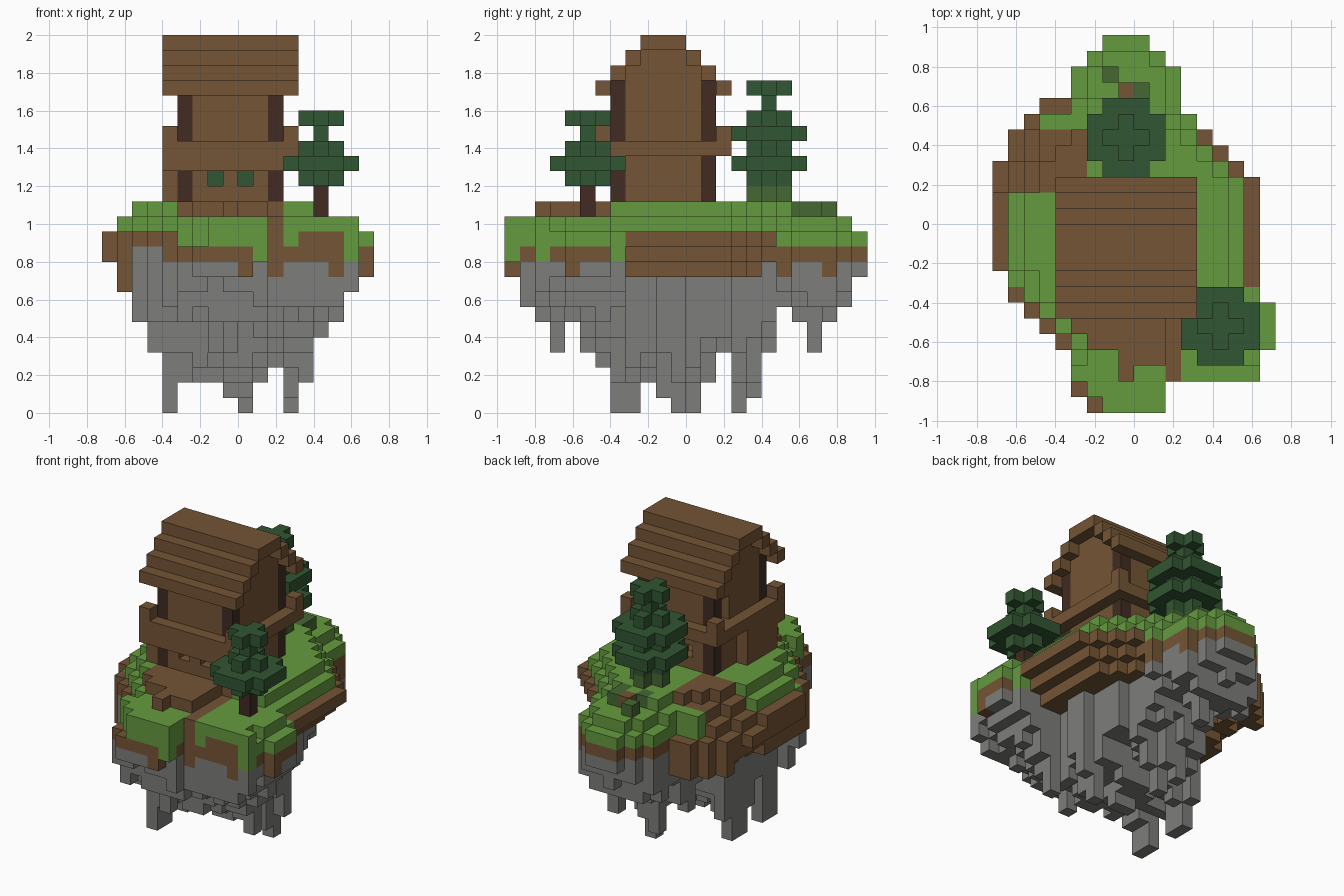
import bpy, bmesh, random
from mathutils import Vector

random.seed(4)
U = 0.08  # edge of one block
cube = bpy.data.objects.get("Cube")
if cube:
    bpy.data.objects.remove(cube)

COLOURS = {
    "grass": (0.13, 0.325, 0.05), "earth": (0.175, 0.09, 0.036),
    "stone": (0.205, 0.205, 0.198), "needles": (0.031, 0.092, 0.032),
    "bush": (0.06, 0.14, 0.032), "dark_wood": (0.053, 0.024, 0.016),
}
mats = {}
for name, rgb in COLOURS.items():
    m = bpy.data.materials.new(name)
    m.use_nodes = True
    m.diffuse_color = (*rgb, 1)
    m.node_tree.nodes["Principled BSDF"].inputs["Base Color"].default_value = (*rgb, 1)
    mats[name] = m

grid = {}  # block position -> (part, colour)


def box(part, colour, xs, ys, zs):
    """Fill inclusive block ranges; part None carves."""
    for x in range(xs[0], xs[1] + 1):
        for y in range(ys[0], ys[1] + 1):
            for z in range(zs[0], zs[1] + 1):
                if part:
                    grid[x, y, z] = (part, colour)
                else:
                    grid.pop((x, y, z), None)


# Island outline: left and right end of each row, front to back
LEFT = [-3, -4, -4, -4, -5, -6, -7, -8, -8] + [-9] * 7 + [-8, -8, -7, -6, -4, -4, -3, -2]
RIGHT = [2, 2, 8, 8, 9, 9, 9, 8, 8] + [8] * 6 + [7, 6, 5, 4, 3, 3, 3, 2, 1]
# Lowest block of the underside along x and along y
LOW_X = [10, 8, 6, 3, 3, 2, 2, 2, 1, 1, 2, 3, 3, 2, 4, 6, 8, 8]
LOW_Y = [10, 8, 6, 6, 6, 5, 3, 2, 2, 2, 1, 1, 2, 4, 4, 3, 4, 5, 7, 7, 6, 6, 8, 9]


def inside(x, y):
    return -12 <= y < 12 and LEFT[y + 12] <= x < RIGHT[y + 12]


def depth(x, y):
    """How many blocks in from the rim."""
    d = 0
    while d < 5 and all(inside(x + a * (d + 1), y + b * (d + 1))
                        for a, b in ((1, 0), (-1, 0), (0, 1), (0, -1))):
        d += 1
    return d


def is_path(x, y):
    if y in (-5, -6, -7):
        return -4 <= x <= 2
    return (y == -8 and -3 <= x <= 2 or y == -9 and -1 <= x <= 2
            or y == -10 and x in (-1, 2))


# Island columns: stone, then soil, then turf
for x in range(-9, 9):
    for y in range(-12, 12):
        if not inside(x, y):
            continue
        d = depth(x, y)
        path = is_path(x, y)
        corner = x + y == -15
        slope = 2 <= y <= 7 and x <= -4 and not (y >= 6 and x >= -5 - (y == 6) + (y == 7))
        rim = d == 0 and (-8 <= y <= 7 and x < 0 and y != -4 or -4 <= y <= 5 and x > 0)
        shelf = x >= 3 and -4 <= y <= 5  # thin soil overhang on the right side

        # Top height
        top = min(11 + d, 13)
        if y <= -9 or y >= 8:
            top = 12 if d or y < -9 else 11
        if x >= 2 and y <= -6 or x <= -4 and y >= 6:
            top = min(top, 12)
        if slope:
            top = min(10 + d, 13)
        if path and x < 2:
            top = 13
        if corner and y < -10:
            top = 10

        # Underside height
        bx, by = LOW_X[x + 9], LOW_Y[y + 12]
        cone = 10 - (10 - bx) * (10 - by) / 10
        bottom = int(0.3 * max(bx, by) + 0.7 * cone + random.uniform(-0.3, 0.9))
        low = 9 if random.random() < 0.08 or (y < -8 and x in (0, 6)) else 10
        if shelf:
            low = 9
            if d <= 3:
                bottom = max(bottom, 11 - d, 9)
        elif slope:
            low = random.choice((8, 9))
            bottom = max(bottom, low)
        elif x <= -6 and y >= -5:
            low = 8
            bottom = max(bottom, 10 if x == -9 else 8)
        elif x <= -6:
            low = 11
        low = max(low, bottom)
        box("stone_underside", "stone", (x, x), (y, y), (bottom, low - 1))
        box("soil", "earth", (x, x), (y, y), (low, top))
        if not (path or slope or rim or corner):
            drip = 11
            if 4 <= x <= 6 and y < -6:
                drip = 12
            elif (x, y) in ((1, -12), (7, -10)) or not shelf and random.random() < 0.1:
                drip = 10
            box("turf", "grass", (x, x), (y, y), (drip, top))

# Hanging stone spikes: x, y, lowest block, with shorter blocks around each
for x, y, z in ((-5, -5, 0), (-5, -4, 0), (-5, -1, 0), (-5, 0, 0), (3, -1, 0), (3, -2, 1),
                (0, 3, 0), (-1, 4, 1), (0, 8, 4), (-1, -9, 4), (-2, -7, 4)):
    box("stone_spikes", "stone", (x, x), (y, y), (z, 8))
    for a, b in ((1, 0), (-1, 0), (0, 1), (0, -1)):
        if x + a > -6:
            box("stone_spikes", "stone", (x + a,) * 2, (y + b,) * 2,
                (z + random.randint(2, 4), 8))

# Low bushes by the back tree
for x, y in ((-2, 9), (0, 8), (-2, 7), (0, 7)):
    box("bushes", "bush", (x, x), (y, y), (13, 13))
box("soil", "earth", (-1, -1), (8, 8), (12, 13))

# House walls, hollow, with stepped gables and a porch at the side
box("house_walls", "earth", (-4, 2), (-5, 1), (13, 21))
box(None, None, (-3, 1), (-4, 0), (14, 20))
for i in range(2):
    box("house_walls", "earth", (-4, 2), (-4 + i, -i), (22 + i, 22 + i))
box("side_porch", "earth", (-5, -5), (-5, -2), (13, 16))

# Windows in front and back walls, and one in a gable wall
for x in (-2, 0):
    for y in (-5, 1):
        box(None, None, (x, x), (y, y), (15, 15))
box(None, None, (-4, -4), (0, 0), (18, 19))

# Ledge around the house between the floors, with raised corners
for y in (-6, 2):
    box("ledge", "earth", (-5, 3), (y, y), (17, 17))
for x in (-5, 3):
    box("ledge", "earth", (x, x), (-6, 2), (17, 17))
    for y in (-6, 2):
        box("ledge", "earth", (x, x), (y, y), (18, 18))
box("ledge", "earth", (-5, 3), (-6, -6), (16, 16))

# Corner posts
for x in (-4, 2):
    for y in (-5, 1):
        box("corner_posts", "dark_wood", (x, x), (y, y), (14, 21))

# Stepped roof, one block thick, overhanging the gables
for i in range(3):
    for y in (-6 + i, 2 - i):
        box("roof", "earth", (-5, 3), (y, y), (21 + i, 21 + i))
box("roof", "earth", (-5, 3), (-3, -1), (24, 24))


def tier(part, colour, x, y, z, r):
    """Square layer with its corners cut off."""
    for a in range(-r, r + 1):
        w = r - (abs(a) == r)
        box(part, colour, (x + a, x + a), (y - w, y + w), (z, z))


def tree(name, x, y, base, radii, low_colour="needles"):
    """Trunk and a crown of stacked tiers."""
    for i, r in enumerate(radii):
        colour = low_colour if i == 0 else "needles"
        if r:
            tier(name + "_crown", colour, x, y, base + i, r)
        else:
            box(name + "_crown", colour, (x, x), (y, y), (base + i, base + i))
    box(name + "_trunk", "dark_wood", (x, x), (y, y), (12, base))


tree("front_tree", 5, -7, 15, (1, 2, 1, 0, 1))
tree("back_tree", -1, 5, 14, (1, 1, 2, 1, 2, 1, 0, 1), "bush")

# Build one object per part, keeping only exposed block faces
DIRS = [Vector(s * c for c in axis) for axis in ((1, 0, 0), (0, 1, 0), (0, 0, 1)) for s in (1, -1)]
for part in sorted({p for p, c in grid.values()}):
    mesh = bpy.data.meshes.new(part)
    names = sorted({c for p, c in grid.values() if p == part})
    for n in names:
        mesh.materials.append(mats[n])
    bm = bmesh.new()
    verts = {}
    for pos, (p, colour) in grid.items():
        if p != part:
            continue
        for n in DIRS:
            if tuple(int(a + b) for a, b in zip(pos, n)) in grid:
                continue
            u = Vector((n.y, n.z, n.x))
            v = n.cross(u)
            mid = Vector(pos) + Vector((0.5, 0.5, 0.5)) + n / 2
            ring = []
            for a, b in ((-1, -1), (1, -1), (1, 1), (-1, 1)):
                key = tuple(round(c) for c in mid + (u * a + v * b) / 2)
                if key not in verts:
                    verts[key] = bm.verts.new(Vector(key) * U)
                ring.append(verts[key])
            face = bm.faces.new(ring)
            face.material_index = names.index(colour)
    bm.to_mesh(mesh)
    bm.free()
    bpy.context.collection.objects.link(bpy.data.objects.new(part, mesh))
